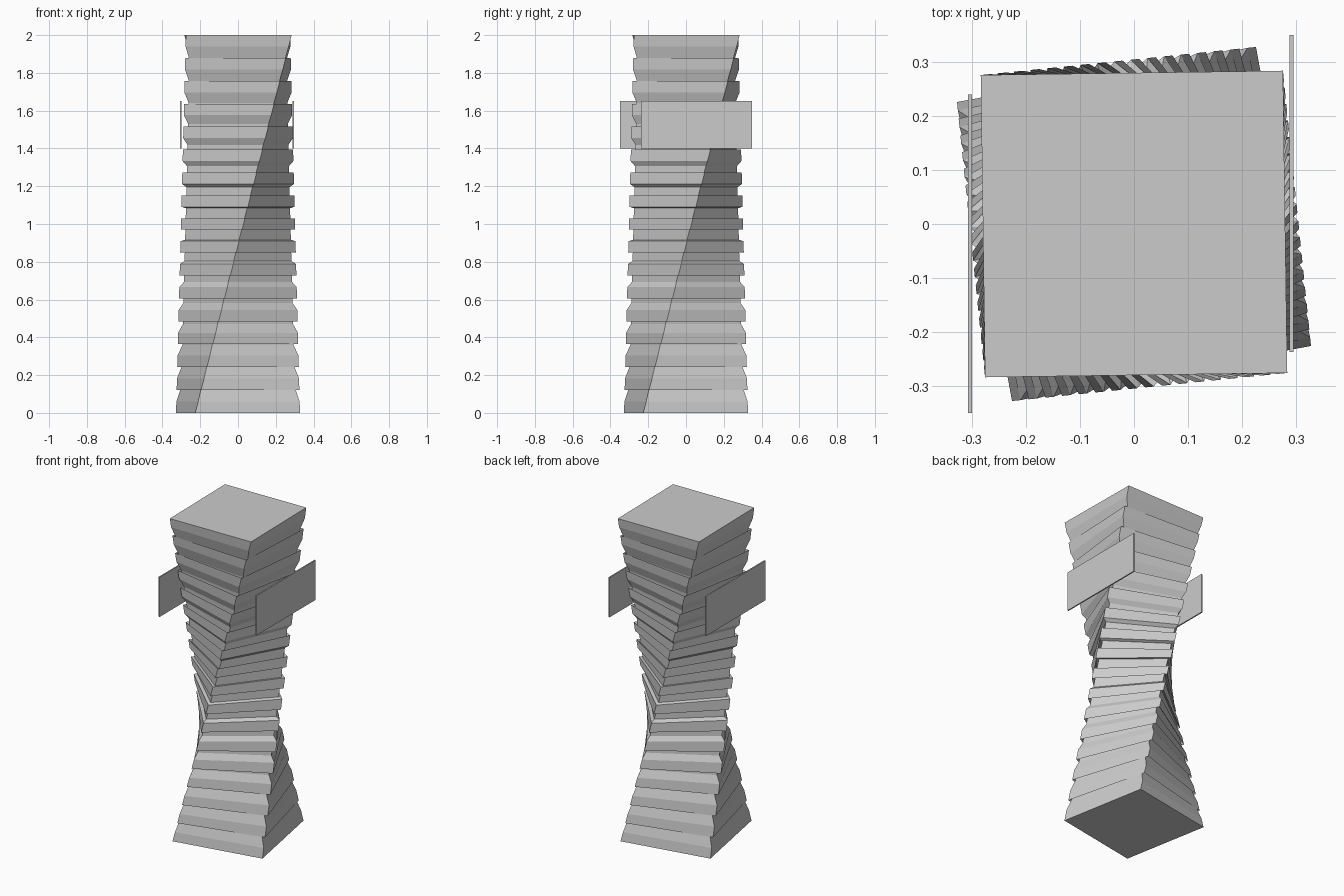
import bpy, bmesh
from mathutils import Vector

if "Cube" in bpy.data.objects:
    bpy.data.objects.remove(bpy.data.objects["Cube"])

ROWS = 33            # alternating ribs and grooves, a rib at each end
HEIGHT = 2.0
GROOVE = 0.92        # grooves are scaled towards the centre of the tower
BOTTOM = Vector((-0.226, -0.328))
TOP = Vector((0.284, -0.276))

grey = bpy.data.materials.new("plain grey")
grey.diffuse_color = (0.6, 0.6, 0.6, 1)
grey.use_nodes = True
grey.node_tree.nodes["Principled BSDF"].inputs["Base Color"].default_value = grey.diffuse_color


def finish(bm, name):
    mesh = bpy.data.meshes.new(name)
    bm.to_mesh(mesh)
    bm.free()
    mesh.materials.append(grey)
    obj = bpy.data.objects.new(name, mesh)
    bpy.context.collection.objects.link(obj)
    return obj


def ring(bm, level, scale):
    """Square loop whose corners run straight from base to top."""
    t = level / ROWS
    p = BOTTOM.lerp(TOP, t) * scale
    z = HEIGHT / 2 + (t - 0.5) * HEIGHT * scale
    verts = []
    for _ in range(4):
        verts.append(bm.verts.new((p.x, p.y, z)))
        p = Vector((-p.y, p.x))
    return verts


# Twisted ribbed tower
bm = bmesh.new()
rings = []
for row in range(ROWS):
    s = GROOVE if row % 2 else 1.0
    rings += [ring(bm, row, s), ring(bm, row + 1, s)]
for a, b in zip(rings, rings[1:]):
    for j in range(4):
        k = (j + 1) % 4
        bm.faces.new((a[j], a[k], b[k], b[j]))
bm.faces.new(rings[0][::-1])
bm.faces.new(rings[-1])
finish(bm, "twisted_tower")


# Thin upright side panels
def panel(name, x0, x1, y0, y1, z0, z1):
    bm = bmesh.new()
    bmesh.ops.create_cube(bm, size=1)
    for v in bm.verts:
        v.co = ((x0 + x1) / 2 + v.co.x * (x1 - x0),
                (y0 + y1) / 2 + v.co.y * (y1 - y0),
                (z0 + z1) / 2 + v.co.z * (z1 - z0))
    finish(bm, name)


panel("left_panel", -0.308, -0.300, -0.35, 0.24, 1.40, 1.65)
panel("right_panel", 0.288, 0.296, -0.237, 0.35, 1.40, 1.65)
